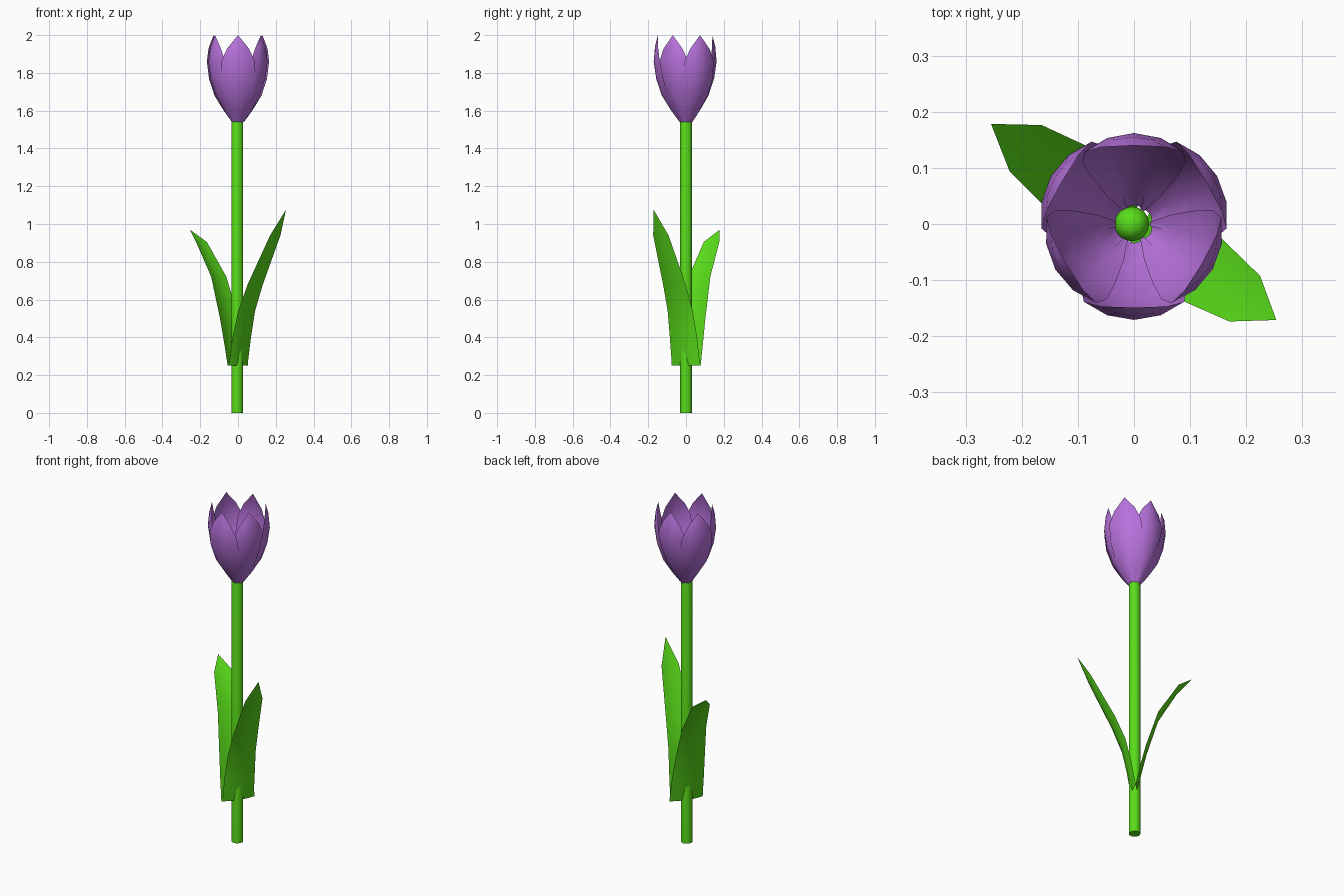
import bpy, bmesh
from math import sin, cos, radians, pi

if "Cube" in bpy.data.objects:
    bpy.data.objects.remove(bpy.data.objects["Cube"])


def material(name, rgb):
    m = bpy.data.materials.new(name)
    m.diffuse_color = (*rgb, 1)
    m.use_nodes = True
    m.node_tree.nodes["Principled BSDF"].inputs["Base Color"].default_value = m.diffuse_color
    return m


GREEN = material("leaf green", (0.10, 0.72, 0.01))
PURPLE = material("petal purple", (0.48, 0.17, 0.72))


def sheet(name, rows, mat):
    """Skin a list of point rows; a one-point row closes to a tip."""
    bm = bmesh.new()
    vs = [[bm.verts.new(p) for p in r] for r in rows]
    for a, b in zip(vs, vs[1:]):
        for i in range(len(a) - 1):
            if len(b) == 1:
                bm.faces.new((a[i], a[i + 1], b[0]))
            else:
                bm.faces.new((a[i], a[i + 1], b[i + 1], b[i]))
    return finish(name, bm, mat, 50)


def finish(name, bm, mat, angle):
    me = bpy.data.meshes.new(name)
    bm.to_mesh(me)
    bm.free()
    ob = bpy.data.objects.new(name, me)
    bpy.context.collection.objects.link(ob)
    me.materials.append(mat)
    bpy.ops.object.select_all(action='DESELECT')
    bpy.context.view_layer.objects.active = ob
    ob.select_set(True)
    bpy.ops.object.shade_smooth_by_angle(angle=radians(angle))
    return ob


# Stem: lathed tube with a rounded top inside the flower
bm = bmesh.new()
prof = [(0, 0), (0.031, 0), (0.031, 1.54), (0.027, 1.556), (0.016, 1.567), (0, 1.571)]
vs = [bm.verts.new((r, 0, z)) for r, z in prof]
es = [bm.edges.new(p) for p in zip(vs, vs[1:])]
bmesh.ops.spin(bm, geom=vs + es, cent=(0, 0, 0), axis=(0, 0, 1), angle=2 * pi, steps=16)
bmesh.ops.remove_doubles(bm, verts=bm.verts, dist=1e-4)
bmesh.ops.recalc_face_normals(bm, faces=bm.faces)
bmesh.ops.translate(bm, verts=bm.verts, vec=(-0.004, 0, 0))
finish("stem", bm, GREEN, 40)

# Petals: (height, radius, half width), three outer and three inner
PETAL = [(1.54, 0.034, 0.022), (1.60, 0.078, 0.056), (1.68, 0.128, 0.088),
         (1.77, 0.158, 0.104), (1.86, 0.171, 0.098), (1.94, 0.164, 0.062), (2.0, 0.149, 0)]
for k in range(6):
    mid = radians(-90 + 60 * k)
    inset = 0.009 * (k % 2)
    rows = []
    for z, r, w in PETAL:
        r -= inset * min(1, (z - 1.54) / 0.1)
        row = []
        for t in ([-1, -0.5, 0, 0.5, 1] if w else [0]):
            a = mid + t * w / r
            rr = r - 0.006 * t * t
            row.append((rr * cos(a), rr * sin(a), z - 0.012 * t * t * (z > 1.9)))
        rows.append(row)
    sheet(("outer_petal_" if k % 2 == 0 else "inner_petal_") + str(k // 2 + 1), rows, PURPLE)


# Leaves: (height, reach from stem, half width), gently channelled
def leaf(name, heading, spine):
    c, s = cos(radians(heading)), sin(radians(heading))
    rows = []
    for z, d, w in spine:
        row = []
        for t in ([-1, -0.5, 0, 0.5, 1] if w else [0]):
            r = d + 0.16 * w * (1 - t * t)
            row.append((r * c - t * w * s, r * s + t * w * c, z))
        rows.append(row)
    sheet(name, rows, GREEN)


leaf("tall_leaf", -34, [(0.25, 0.0, 0.09), (0.40, 0.024, 0.087), (0.54, 0.055, 0.08),
                        (0.68, 0.11, 0.072), (0.94, 0.238, 0.049), (1.075, 0.306, 0)])
leaf("short_leaf", 145, [(0.25, 0.0, 0.095), (0.37, 0.025, 0.092), (0.50, 0.056, 0.086),
                         (0.72, 0.124, 0.07), (0.905, 0.236, 0.05), (0.97, 0.311, 0)])
